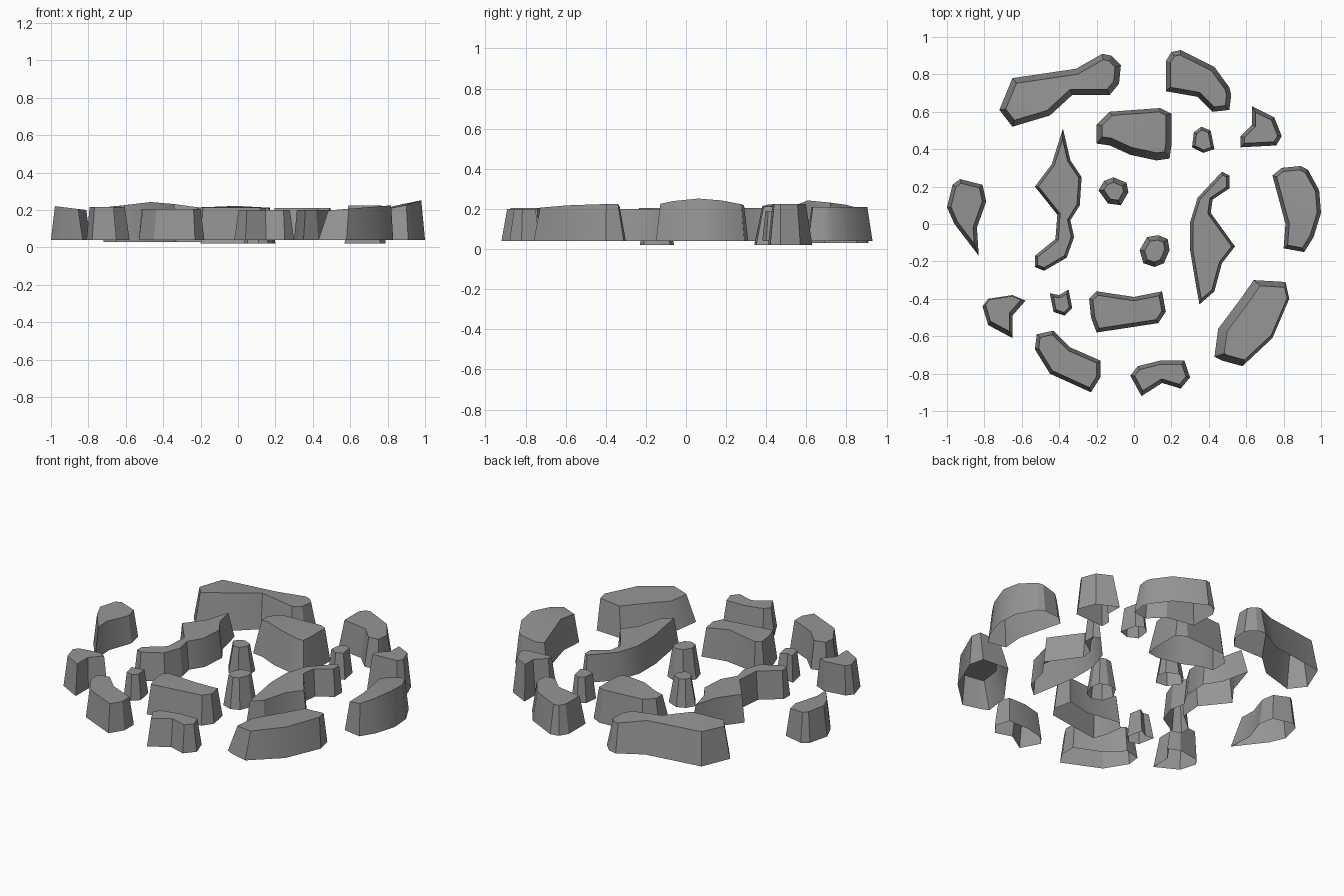
import bpy
import bmesh
from mathutils import Vector

default_cube = bpy.data.objects.get("Cube")
if default_cube:
    bpy.data.objects.remove(default_cube, do_unlink=True)

# One grey stone colour for every rock
stone = bpy.data.materials.new("grey_stone")
stone.use_nodes = True
colour = (0.3, 0.3, 0.3, 1)
stone.diffuse_color = colour
stone.node_tree.nodes["Principled BSDF"].inputs["Base Color"].default_value = colour


def rock(name, outline, foot=4, height=21, taper=2, lean=(0, 0), tilt=(0, 0), peak=None, fall=0.0):
    """Open-bottomed rock: a base outline (in hundredths), inset and raised to a top.

    lean shifts the top sideways, tilt slopes it, and a peak makes it fall away all round.
    """
    bm = bmesh.new()
    base = [bm.verts.new((x, y, foot)) for x, y in outline]
    top = bm.faces.new(base)
    top.normal_update()
    if top.normal.z < 0:
        top.normal_flip()
    bmesh.ops.inset_region(bm, faces=[top], thickness=taper, use_even_offset=True, use_boundary=True)
    centre = top.calc_center_median()
    for v in top.verts:
        offset = v.co - centre
        z = height + offset.x * tilt[0] + offset.y * tilt[1]
        if peak:
            z -= fall * (v.co.xy - Vector(peak)).length
        v.co = (v.co.x + lean[0], v.co.y + lean[1], z)
    bmesh.ops.triangulate(bm, faces=[top], ngon_method='BEAUTY')
    bmesh.ops.scale(bm, vec=(0.01, 0.01, 0.01), verts=bm.verts)
    mesh = bpy.data.meshes.new(name)
    bm.to_mesh(mesh)
    bm.free()
    mesh.materials.append(stone)
    obj = bpy.data.objects.new(name, mesh)
    bpy.context.collection.objects.link(obj)
    bpy.ops.object.select_all(action='DESELECT')
    obj.select_set(True)
    bpy.context.view_layer.objects.active = obj
    bpy.ops.object.shade_smooth_by_angle()
    return obj


# Outer ring, back half
rock("back_right_long_rock",
     [(-72, 61), (-65, 78), (-31, 83), (-17, 91), (-12, 90), (-7, 85), (-8, 75),
      (-13, 69), (-33, 69), (-45, 58), (-65, 52)],
     foot=3, height=25, taper=3, peak=(-46, 66), fall=0.14)
rock("back_left_curved_rock",
     [(17, 71), (17, 87), (20, 92), (25, 93), (43, 84), (51, 73), (52, 69), (51, 61),
      (42, 60), (34, 68)], taper=2.5)
rock("back_left_wedge_rock",
     [(63, 63), (75, 57), (79, 47), (76, 42), (57, 41), (57, 47), (63, 53)], foot=2, height=22.5)
rock("left_curved_rock",
     [(74, 26), (79, 30), (89, 31), (93, 29), (99, 18), (100, 6), (96, -7), (91, -15),
      (80, -13), (81, 0)], height=24, tilt=(0.18, 0), peak=(92, 5), fall=0.1)
rock("right_curved_rock",
     [(-100, 9), (-97, 21), (-93, 24), (-81, 21), (-79, 12), (-84, -2), (-83, -17), (-96, 0)],
     height=21, tilt=(-0.12, 0))

# Outer ring, front half
rock("front_left_large_rock",
     [(43, -71), (45, -56), (57, -40), (64, -30), (81, -31), (83, -40), (74, -61),
      (58, -76), (47, -73)], taper=3, lean=(2, 0), tilt=(0.08, 0))
rock("front_right_wedge_rock",
     [(-81, -44), (-78, -40), (-65, -38), (-58, -41), (-65, -49), (-65, -61), (-78, -54)],
     height=21.5, taper=1.5, lean=(0, 1))
rock("front_right_curved_rock",
     [(-53, -67), (-52, -59), (-43, -57), (-34, -66), (-18, -73), (-18, -82), (-23, -90),
      (-45, -80)], height=20.5)
rock("front_small_rock",
     [(-2, -81), (2, -76), (14, -73), (27, -73), (30, -82), (25, -88), (15, -85), (4, -92)],
     height=20)

# Inner ring of long rocks
rock("inner_back_rock",
     [(-20, 43), (-20, 53), (-13, 60), (14, 62), (20, 59), (20, 42), (19, 35), (12, 34),
      (-2, 37), (-13, 42)], foot=2, height=23, taper=3, lean=(0, 1), peak=(0, 48), fall=0.1)
rock("inner_front_rock",
     [(-24, -40), (-20, -36), (0, -39), (15, -36), (17, -47), (13, -53), (-20, -58), (-23, -50)],
     height=23, peak=(-5, -48), fall=0.1)
rock("inner_left_rock",
     [(30, 1), (34, 14), (47, 28), (51, 26), (51, 19), (42, 13), (41, 6), (54, -12),
      (47, -21), (43, -36), (35, -43), (33, -32), (30, -14)], height=20, taper=1.5)
rock("inner_right_rock",
     [(-38, 51), (-34, 34), (-28, 25), (-29, 10), (-34, 2), (-32, -7), (-36, -18), (-48, -25),
      (-53, -23), (-53, -17), (-42, -8), (-41, 5), (-53, 20), (-44, 32)], height=20.5, taper=1.5)

# Small filler stones
rock("back_filler_stone",
     [(31, 41), (32, 49), (36, 52), (41, 50), (43, 40), (37, 38)], height=19, taper=1.5)
rock("front_filler_stone",
     [(-45, -37), (-40, -38), (-35, -35), (-33, -45), (-37, -49), (-43, -47)], height=19, taper=1.5)
rock("centre_back_pebble",
     [(-19, 18), (-16, 23), (-11, 25), (-4, 22), (-3, 17), (-7, 10), (-14, 11)],
     height=20, taper=2.5)
rock("centre_front_pebble",
     [(3, -14), (7, -7), (13, -6), (18, -8), (19, -14), (16, -21), (11, -23), (5, -21)],
     foot=2, height=20, taper=2.5)
